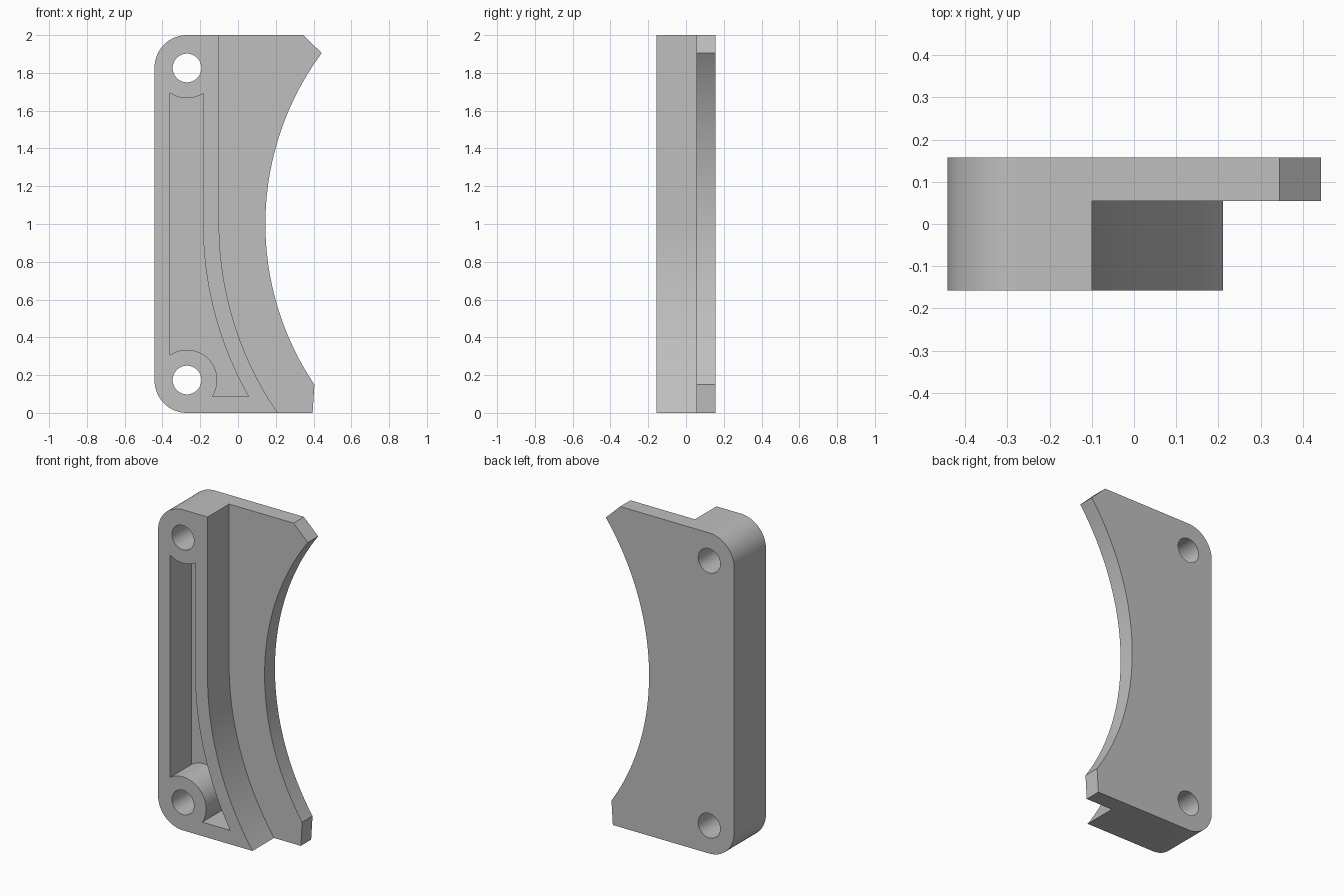
import bpy
import bmesh
from math import cos, sin, pi, sqrt, asin, acos, atan2

if "Cube" in bpy.data.objects:
    bpy.data.objects.remove(bpy.data.objects["Cube"])

FRONT, STEP, BACK = -0.157, 0.055, 0.157
LEFT, HOLE_X, HOLE_LOW, HOLE_HIGH = -0.442, -0.27, 0.174, 1.826
ARC_X, ARC_Z = 1.667, 1.0          # shared centre of the large arcs
BOSS_R = 0.16

grey = bpy.data.materials.new("plain grey")
grey.use_nodes = True
colour = (0.52, 0.52, 0.52, 1)
grey.diffuse_color = colour
grey.node_tree.nodes["Principled BSDF"].inputs["Base Color"].default_value = colour


def arc(cx, cz, r, a0, a1, n=24):
    return [(cx + r * cos(a0 + (a1 - a0) * i / n),
             cz + r * sin(a0 + (a1 - a0) * i / n)) for i in range(n + 1)]


def prism(name, profile, y0, y1):
    """Extrude an x-z profile from y0 to y1."""
    bm = bmesh.new()
    face = bm.faces.new([bm.verts.new((x, y0, z)) for x, z in profile])
    side = bmesh.ops.extrude_face_region(bm, geom=[face])["geom"]
    bmesh.ops.translate(bm, vec=(0, y1 - y0, 0),
                        verts=[v for v in side if isinstance(v, bmesh.types.BMVert)])
    bmesh.ops.recalc_face_normals(bm, faces=bm.faces)
    mesh = bpy.data.meshes.new(name)
    bm.to_mesh(mesh)
    bm.free()
    mesh.materials.append(grey)
    obj = bpy.data.objects.new(name, mesh)
    bpy.context.collection.objects.link(obj)
    return obj


def big_arc(r, z0, z1, n=40):
    """Arc bulging toward -x between two heights."""
    return arc(ARC_X, ARC_Z, r, pi - asin((z0 - ARC_Z) / r),
               pi - asin((z1 - ARC_Z) / r), n)


# Bracket outline: rounded left corners, scooped right side
corner = HOLE_X - LEFT
outline = (arc(HOLE_X, HOLE_HIGH + 0.002, corner, pi, pi / 2, 16)
           + [(0.345, 2)]
           + big_arc(1.522, 1.905, 0.15, 56)
           + [(0.395, 0)]
           + arc(HOLE_X, corner, corner, 1.5 * pi, pi, 16))
bracket = prism("bracket", outline, FRONT, BACK)

# Step that leaves the thin flange on the right
step = prism("step_cutter",
             [(-0.1, 2.1)] + big_arc(ARC_X + 0.1, 1.0, -0.05) + [(0.7, -0.05), (0.7, 2.1)],
             FRONT - 0.1, STEP)

# Pocket in the front, curving round the two screw bosses
wall = -0.36
dx = HOLE_X - wall
dz = sqrt(BOSS_R ** 2 - dx ** 2)
inner = -0.185
top_start = atan2(-dz, dx - 0.005)
top_end = atan2(-dz, -dx)
floor_z = 0.087
pocket_profile = (arc(HOLE_X, HOLE_HIGH, BOSS_R, top_end, top_start, 14)
                  + big_arc(ARC_X - inner, 1.0, floor_z)
                  + arc(HOLE_X, HOLE_LOW, BOSS_R, asin((floor_z - HOLE_LOW) / BOSS_R),
                        acos(-dx / BOSS_R), 32))
pocket = prism("pocket_cutter", pocket_profile, FRONT - 0.1, STEP)

# Screw holes
holes = [prism("hole_cutter", arc(HOLE_X, z, 0.076, 0, 2 * pi, 48)[:-1],
               FRONT - 0.1, BACK + 0.1) for z in (HOLE_LOW, HOLE_HIGH)]

# Cut the bracket and discard the cutters
bpy.ops.object.select_all(action='DESELECT')
bpy.context.view_layer.objects.active = bracket
bracket.select_set(True)
for cutter in [step, pocket] + holes:
    mod = bracket.modifiers.new(cutter.name, 'BOOLEAN')
    mod.operation = 'DIFFERENCE'
    mod.solver = 'EXACT'
    mod.object = cutter
    bpy.ops.object.modifier_apply(modifier=mod.name)
    bpy.data.objects.remove(cutter)

bpy.ops.object.shade_smooth_by_angle(angle=pi / 8)
